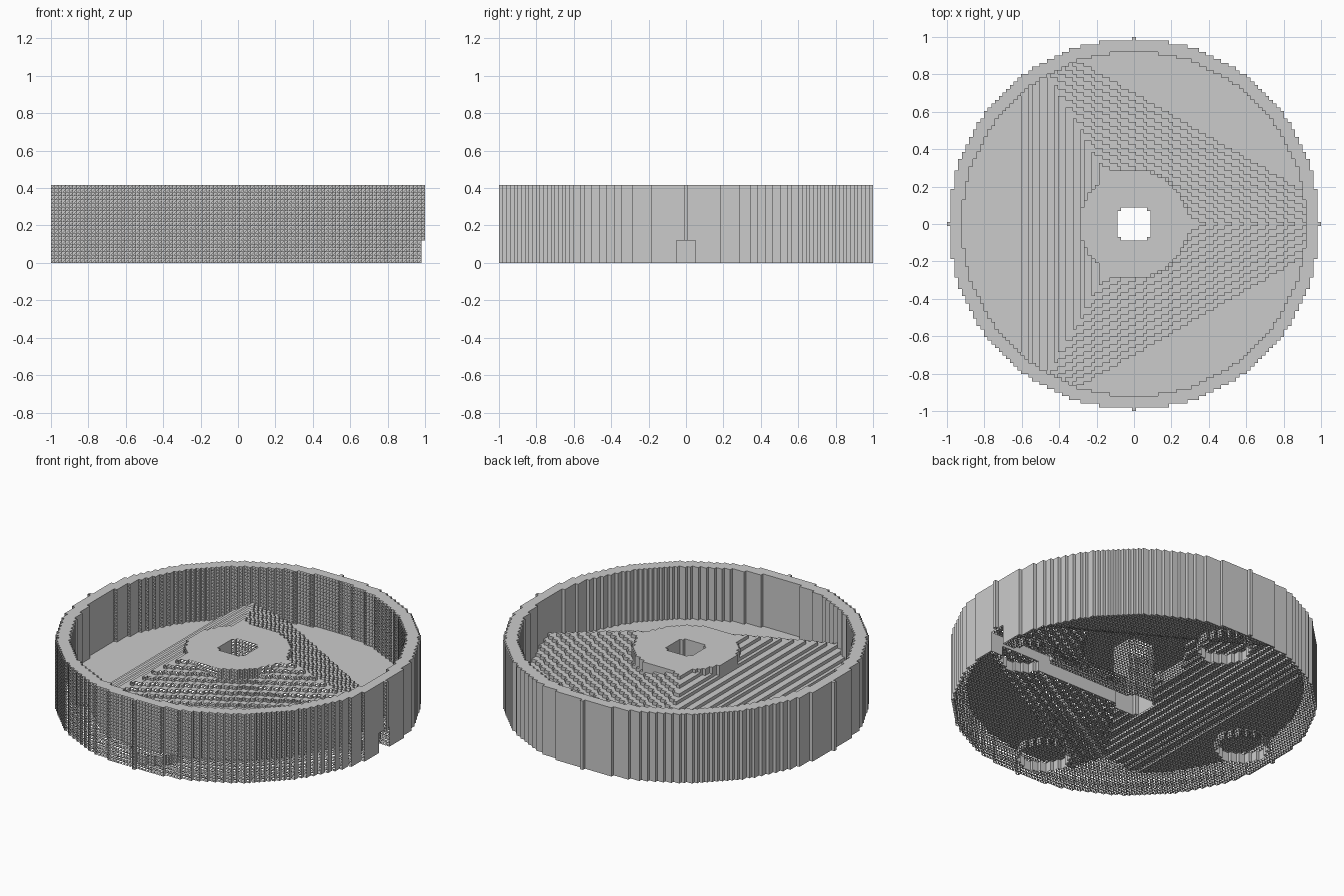
import bpy
import math

cube = bpy.data.objects.get("Cube")
if cube:
    bpy.data.objects.remove(cube, do_unlink=True)

RADIUS = 50                        # all sizes below are in grid cells
CELL = 2 / (2 * RADIUS + 1)
WALL_TOP, HUB_TOP, FLOOR_TOP = 21, 18, 5
INNER_RADIUS, HUB_RADIUS = 46.5, 14.6
SLOT_DEPTH, RECESS_DEPTH = 6, 3
RECESS_RADIUS, RECESS_OFFSET = 7.2, 39
SLOPE = math.tan(math.radians(30))
EMPTY = (0, 0)


def pyramid_top(i, j):
    """Stepped three-sided pyramid rising from the floor."""
    reach = max(-i, 0.5 * i + math.sqrt(0.75) * abs(j))
    rise = math.ceil((30.5 - reach) * SLOPE)
    return min(HUB_TOP, FLOOR_TOP + max(0, rise))


def column_top(i, j):
    distance = math.hypot(i, j)
    if distance > INNER_RADIUS:
        return WALL_TOP
    if distance < HUB_RADIUS:
        return HUB_TOP
    return pyramid_top(i, j)


def column_bottom(i, j):
    """Cable slot towards +x and four round recesses in the underside."""
    if i >= 0 and abs(j) <= 2:
        return SLOT_DEPTH
    for cx, cy in ((1, 0), (0, 1), (-1, 0), (0, -1)):
        if math.hypot(i - cx * RECESS_OFFSET, j - cy * RECESS_OFFSET) < RECESS_RADIUS:
            return RECESS_DEPTH
    return 0


def column(i, j):
    """Solid height range of one grid column."""
    in_hole = max(abs(i), abs(j)) <= 4 and abs(i) + abs(j) <= 7
    if in_hole or math.hypot(i, j) > RADIUS:
        return EMPTY
    return column_bottom(i, j), column_top(i, j)


verts, faces = {}, []


def add_face(corners):
    faces.append([verts.setdefault(c, len(verts)) for c in corners])


def add_level(i, j, k, up):
    ring = [(i - .5, j - .5, k), (i + .5, j - .5, k),
            (i + .5, j + .5, k), (i - .5, j + .5, k)]
    # undersides are an open lattice of half cells
    add_face(ring if up else [ring[0], ring[3], ring[2]])


def add_side(i, j, k, dx, dy):
    x, y = i + dx / 2, j + dy / 2
    tx, ty = -dy / 2, dx / 2
    ring = [(x - tx, y - ty, k), (x + tx, y + ty, k),
            (x + tx, y + ty, k + 1), (x - tx, y - ty, k + 1)]
    # front-facing sides are the same open lattice
    add_face(ring[:3] if dy < 0 else ring)


span = range(-RADIUS - 1, RADIUS + 2)
columns = {(i, j): column(i, j) for i in span for j in span}

for (i, j), (low, high) in columns.items():
    if low == high:
        continue
    add_level(i, j, high, True)
    add_level(i, j, low, False)
    for dx, dy in ((1, 0), (-1, 0), (0, 1), (0, -1)):
        next_low, next_high = columns[i + dx, j + dy]
        for k in range(low, high):
            if not next_low <= k < next_high:
                add_side(i, j, k, dx, dy)

# Round tray with hub, pyramid floor, slot and recesses
mesh = bpy.data.meshes.new("round_tray")
mesh.from_pydata([(x * CELL, y * CELL, z * CELL) for x, y, z in verts], [], faces)
mesh.update()
tray = bpy.data.objects.new("round_tray", mesh)
bpy.context.collection.objects.link(tray)

# Plain grey
COLOUR = (0.6, 0.6, 0.6, 1)
grey = bpy.data.materials.new("light_grey")
grey.use_nodes = True
grey.diffuse_color = COLOUR
grey.node_tree.nodes["Principled BSDF"].inputs["Base Color"].default_value = COLOUR
mesh.materials.append(grey)
